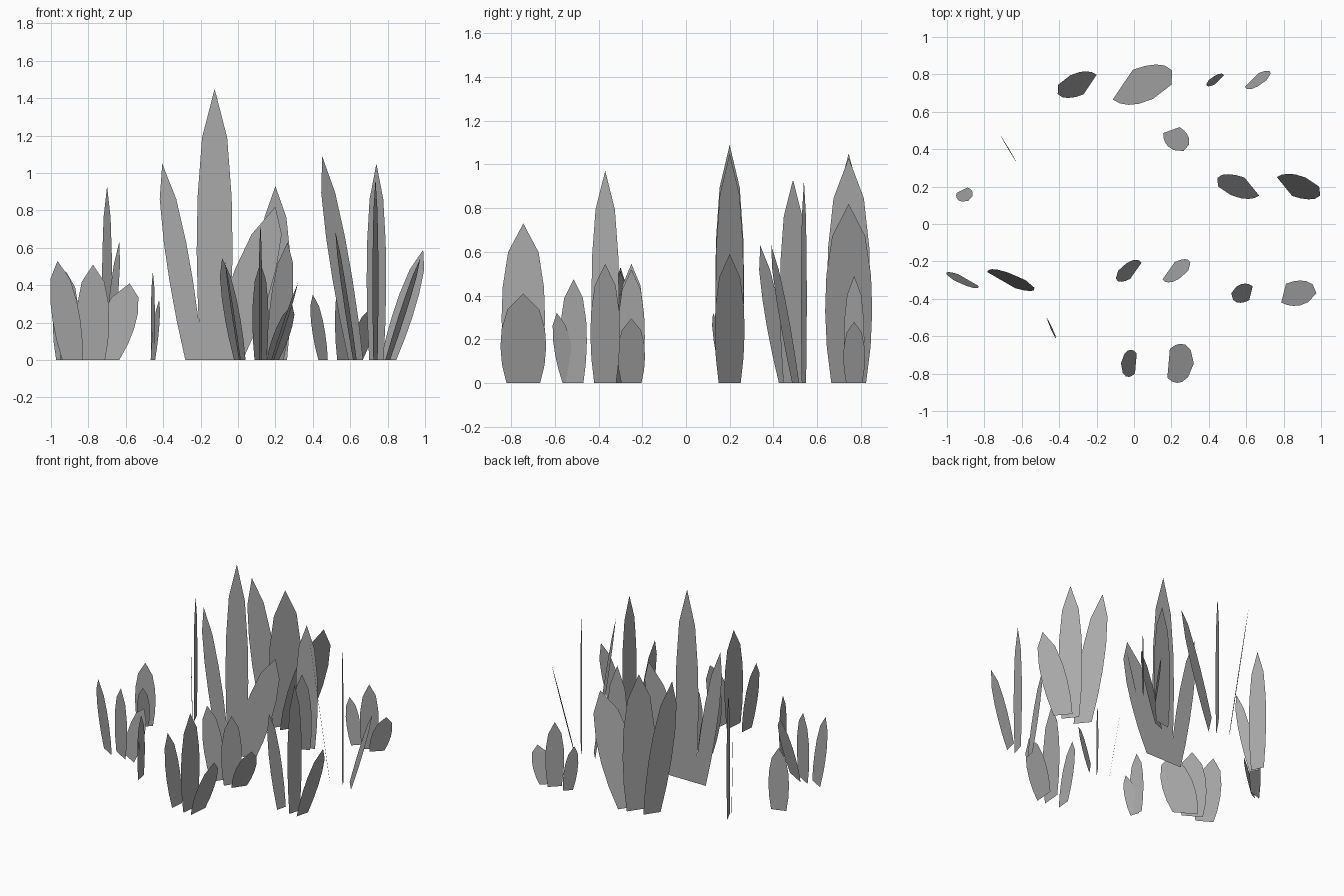
import bpy
import bmesh
from math import cos, sin, radians
from mathutils import Vector

cube = bpy.data.objects.get("Cube")
if cube:
    bpy.data.objects.remove(cube)

# One flat grey for every blade
grey = bpy.data.materials.new("blade_grey")
grey.use_nodes = True
colour = (0.4, 0.4, 0.4, 1)
grey.diffuse_color = colour
grey.node_tree.nodes["Principled BSDF"].inputs["Base Color"].default_value = colour

# Half outline of a pointed blade: (share of half width, share of height)
PROFILE = [(0.74, 0), (0.93, 0.2), (1, 0.4), (0.95, 0.6), (0.7, 0.82)]
OUTLINE = PROFILE + [(0, 1)] + [(-w, h) for w, h in reversed(PROFILE)]


def blade(name, base, tip, half_width, angle):
    """A single flat leaf, turned about z and sheared from base to tip."""
    base, tip = Vector(base), Vector(tip)
    across = Vector((cos(radians(angle)), sin(radians(angle)), 0)) * half_width
    bm = bmesh.new()
    bm.faces.new([bm.verts.new(base.lerp(tip, h) + across * w) for w, h in OUTLINE])
    mesh = bpy.data.meshes.new(name)
    bm.to_mesh(mesh)
    bm.free()
    mesh.materials.append(grey)
    obj = bpy.data.objects.new(name, mesh)
    bpy.context.collection.objects.link(obj)


def triple_clump(name, x, y, heights, tips, widths, angle):
    """An upright blade between two that lean apart along x, all turned alike."""
    parts = ("right_blade", "middle_blade", "left_blade")
    feet = (-0.11, 0, 0.065)
    leans = (tips[0], 0, tips[1])
    for part, foot, lean, height, width in zip(parts, feet, leans, heights, widths):
        blade(f"{name}_{part}", (x + foot, y, 0), (x + lean, y, height), width, angle)


def double_clump(name, x, y, size, widths, angles):
    """An upright blade with a shorter one leaning to the front."""
    blade(name + "_upright_blade", (x, y, 0), (x, y, 0.93 * size), widths[0], angles[0])
    blade(name + "_leaning_blade", (x, y - 0.038 * size, 0),
          (x + 0.065 * size, y - 0.15 * size, 0.63 * size), widths[1], angles[1])


# Clumps of three blades
triple_clump("tall_centre", -0.125, 0.165, (1.05, 1.45, 0.82), (-0.28, 0.325),
             (0.063, 0.096, 0.115), 0)
triple_clump("wide_back", -0.125, 0.745, (1.05, 1.03, 0.82), (-0.28, 0.325),
             (0.086, 0.12, 0.13), 56)
triple_clump("small_back", 0.565, 0.77, (0.35, 0.49, 0.28), (-0.165, 0.145),
             (0.048, 0.066, 0.07), 45)
triple_clump("left_side", 0.74, 0.2, (1.09, 1.05, 0.59), (-0.29, 0.25),
             (0.085, 0.083, 0.088), -51)
triple_clump("centre", 0.12, -0.25, (0.545, 0.52, 0.295), (-0.205, 0.17),
             (0.072, 0.075, 0.076), 55)
triple_clump("left_front", 0.735, -0.37, (0.69, 0.97, 0.545), (-0.215, 0.24),
             (0.053, 0.065, 0.07), 76)
triple_clump("right_front", -0.775, -0.3, (0.53, 0.51, 0.41), (-0.19, 0.195),
             (0.086, 0.1, 0.117), -30)
triple_clump("front", 0.12, -0.745, (0.53, 0.73, 0.41), (-0.19, 0.2),
             (0.073, 0.1, 0.105), 85)

# Clumps of two blades
double_clump("back_middle", 0.2, 0.54, 1, (0.085, 0.063), (9, 20))
double_clump("back_right", -0.7, 0.49, 1, (0.066, 0.043), (-66, -57))
double_clump("low_front", -0.455, -0.515, 0.51, (0.062, 0.045), (-80, -69))
double_clump("low_right", -0.92, 0.2, 0.51, (0.074, 0.045), (18, 27))
